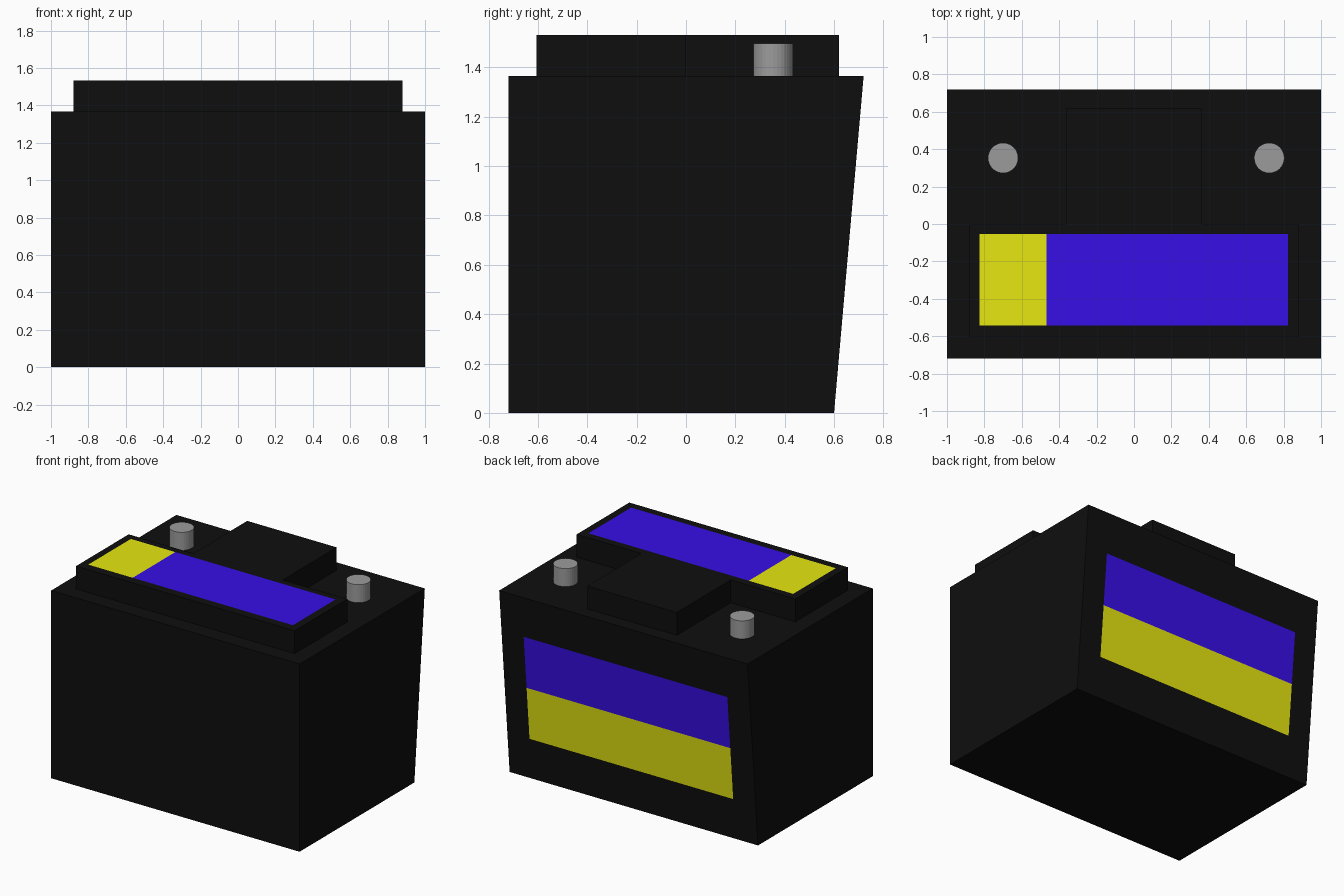
import bpy, bmesh
from mathutils import Vector

if "Cube" in bpy.data.objects:
    bpy.data.objects.remove(bpy.data.objects["Cube"])


def material(name, rgb):
    m = bpy.data.materials.new(name)
    m.diffuse_color = (*rgb, 1)
    m.use_nodes = True
    m.node_tree.nodes["Principled BSDF"].inputs["Base Color"].default_value = m.diffuse_color
    return m


BLACK = material("black_plastic", (0.0045, 0.0045, 0.0045))
BLUE = material("blue_label", (0.038, 0.0045, 0.8))
YELLOW = material("yellow_label", (0.8, 0.8, 0.006))
METAL = material("terminal_metal", (0.33, 0.33, 0.33))

TOP, LID_TOP = 1.366, 1.532


def prism(name, points, push, mat):
    """Extrude a flat outline along a vector; no vector leaves a flat panel."""
    mesh = bpy.data.meshes.new(name)
    bm = bmesh.new()
    face = bm.faces.new([bm.verts.new(p) for p in points])
    if push:
        ext = bmesh.ops.extrude_face_region(bm, geom=[face], use_keep_orig=True)
        moved = [v for v in ext["geom"] if isinstance(v, bmesh.types.BMVert)]
        bmesh.ops.translate(bm, vec=Vector(push), verts=moved)
        bmesh.ops.recalc_face_normals(bm, faces=bm.faces)
    bm.to_mesh(mesh)
    bm.free()
    mesh.materials.append(mat)
    obj = bpy.data.objects.new(name, mesh)
    bpy.context.collection.objects.link(obj)
    return obj


def back_y(z):
    """Depth of the sloping back wall at a given height."""
    return 0.60 + 0.12 * z / TOP


# Case: side profile with a sloping back, extruded across the width
profile = [(-0.72, 0), (back_y(0), 0), (back_y(TOP), TOP), (-0.72, TOP)]
prism("battery_case", [(-1, y, z) for y, z in profile], (2, 0, 0), BLACK)

# Raised lid: T-shaped outline, wide at the front, narrow between the terminals
outline = [(-0.88, -0.605), (0.88, -0.605), (0.88, 0), (0.36, 0),
           (0.36, 0.62), (-0.36, 0.62), (-0.36, 0), (-0.88, 0)]
prism("raised_lid", [(x, y, TOP) for x, y in outline], (0, 0, LID_TOP - TOP), BLACK)

# Lid label in two colours
for name, x0, x1, mat in (("lid_label_yellow", -0.825, -0.467, YELLOW),
                          ("lid_label_blue", -0.467, 0.823, BLUE)):
    z = LID_TOP + 0.002
    prism(name, [(x0, -0.544, z), (x1, -0.544, z), (x1, -0.054, z), (x0, -0.054, z)],
          None, mat)

# Back label: two stripes lying on the sloping wall
for name, z0, z1, mat in (("back_label_yellow", 0.30, 0.684, YELLOW),
                          ("back_label_blue", 0.684, 1.068, BLUE)):
    corners = [(0.82, z0), (-0.82, z0), (-0.82, z1), (0.82, z1)]
    prism(name, [(x, back_y(z) + 0.002, z) for x, z in corners], None, mat)

# Terminal posts
for name, x in (("left_terminal", -0.70), ("right_terminal", 0.723)):
    bpy.ops.mesh.primitive_cylinder_add(vertices=32, radius=0.081, depth=1.497 - TOP,
                                        location=(x, 0.353, (1.497 + TOP) / 2))
    post = bpy.context.object
    post.name = name
    post.data.materials.append(METAL)
